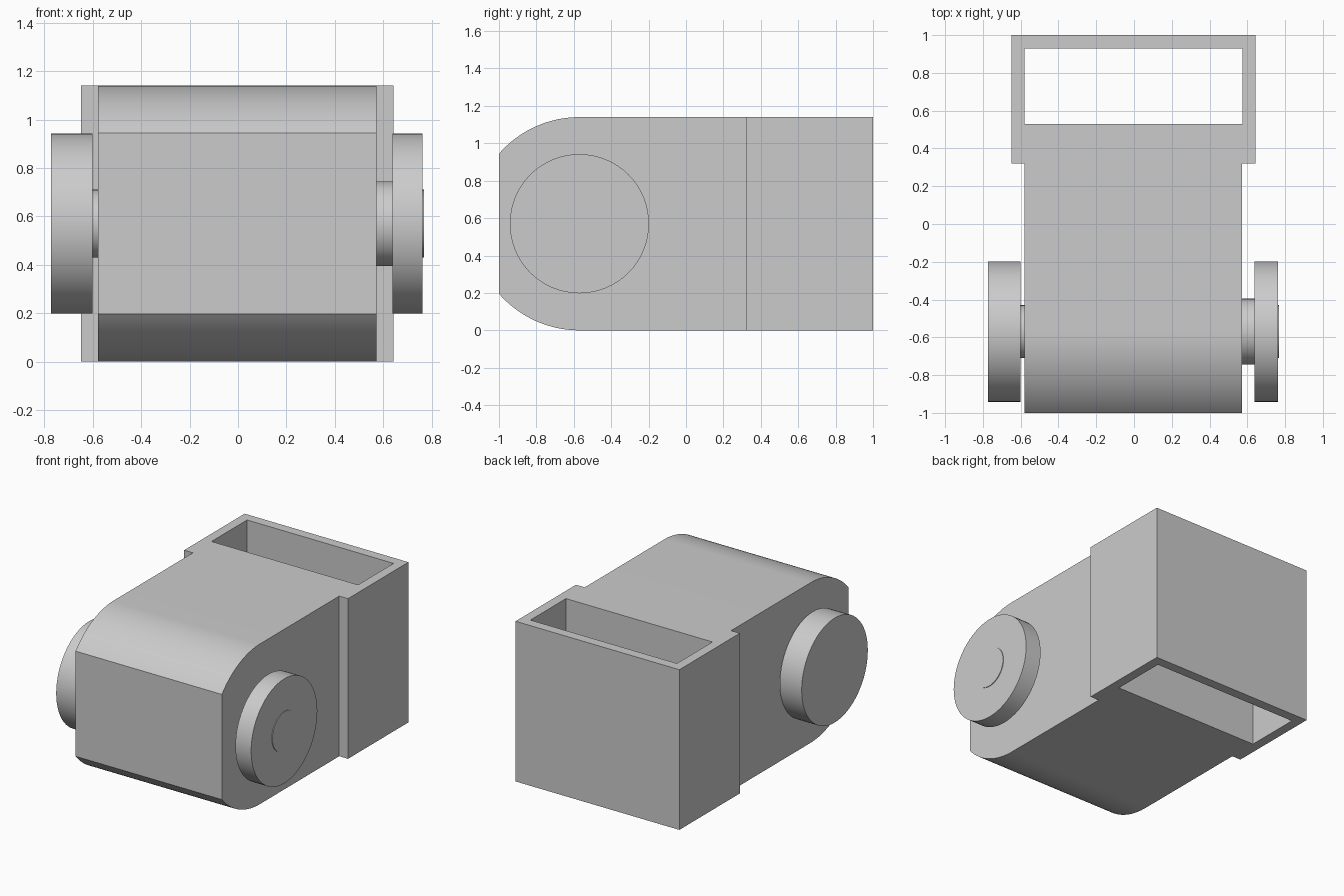
import bpy
import bmesh
from math import sin, cos, acos, pi
from mathutils import Matrix, Vector

cube = bpy.data.objects.get("Cube")
if cube:
    bpy.data.objects.remove(cube, do_unlink=True)

HEIGHT = 1.14
R = HEIGHT / 2          # radius of the rounded nose
PIVOT_Y = -0.57         # axis of the nose and the wheels
MID = -0.003            # middle of the housing across x

grey = bpy.data.materials.new("plain grey")
grey.use_nodes = True
grey.diffuse_color = (0.6, 0.6, 0.6, 1)
grey.node_tree.nodes["Principled BSDF"].inputs["Base Color"].default_value = (0.6, 0.6, 0.6, 1)


def finish(bm, name):
    bmesh.ops.recalc_face_normals(bm, faces=bm.faces)
    mesh = bpy.data.meshes.new(name)
    bm.to_mesh(mesh)
    bm.free()
    mesh.materials.append(grey)
    obj = bpy.data.objects.new(name, mesh)
    bpy.context.collection.objects.link(obj)
    return obj


def prism(name, points, direction):
    """Extrude a closed outline along a direction."""
    bm = bmesh.new()
    face = bm.faces.new([bm.verts.new(p) for p in points])
    new = bmesh.ops.extrude_face_region(bm, geom=[face])["geom"]
    verts = [v for v in new if isinstance(v, bmesh.types.BMVert)]
    bmesh.ops.translate(bm, verts=verts, vec=Vector(direction))
    return finish(bm, name)


def cylinder(name, x0, x1, radius):
    """Round part lying along x on the pivot axis."""
    bm = bmesh.new()
    place = Matrix.Translation(((x0 + x1) / 2, PIVOT_Y, R)) @ Matrix.Rotation(pi / 2, 4, 'Y')
    bmesh.ops.create_cone(bm, cap_ends=True, segments=64, radius1=radius,
                          radius2=radius, depth=x1 - x0, matrix=place)
    return finish(bm, name)


def smooth(obj):
    bpy.ops.object.select_all(action='DESELECT')
    obj.select_set(True)
    bpy.context.view_layer.objects.active = obj
    bpy.ops.object.shade_smooth_by_angle(angle=pi / 6)


# Housing: T-shaped plan, trimmed by the side profile, with a slot through it
half = [(0.576, -1.2), (0.576, 0.32), (0.645, 0.32), (0.645, 1.0)]
plan = half + [(-x, y) for x, y in reversed(half)]
housing = prism("housing", [(x + MID, y, -0.2) for x, y in plan], (0, 0, HEIGHT + 0.4))

start = acos((-1 - PIVOT_Y) / R)
upper = [start + (pi / 2 - start) * i / 20 for i in range(21)]
arc = [(PIVOT_Y + R * cos(a), R * sin(a)) for a in upper]
side = [(y, R - z) for y, z in reversed(arc)] + [(y, R + z) for y, z in arc]
side += [(1.2, HEIGHT), (1.2, 0)]
trim = prism("profile_cutter", [(-1, y, z) for y, z in side], (2, 0, 0))

slot_plan = [(-0.577, 0.53), (0.577, 0.53), (0.577, 0.93), (-0.577, 0.93)]
slot = prism("slot_cutter", [(x + MID, y, -0.4) for x, y in slot_plan], (0, 0, 2))

for cutter, operation in ((trim, 'INTERSECT'), (slot, 'DIFFERENCE')):
    cutter.hide_render = True
    mod = housing.modifiers.new(operation.title(), 'BOOLEAN')
    mod.object = cutter
    mod.operation = operation
    mod.solver = 'EXACT'

# Bake the cuts and drop the cutters
graph = bpy.context.evaluated_depsgraph_get()
housing.data = bpy.data.meshes.new_from_object(housing.evaluated_get(graph))
housing.modifiers.clear()
for cutter in (trim, slot):
    bpy.data.objects.remove(cutter, do_unlink=True)
smooth(housing)

# Wheels with their axle stubs and spacer
for name, x0, x1, radius in (
        ("right_wheel", -0.772, -0.6, 0.372),
        ("right_axle", -0.62, -0.56, 0.14),
        ("left_spacer", 0.56, 0.65, 0.175),
        ("left_wheel", 0.639, 0.763, 0.372),
        ("left_axle_cap", 0.74, 0.768, 0.14)):
    smooth(cylinder(name, x0, x1, radius))
